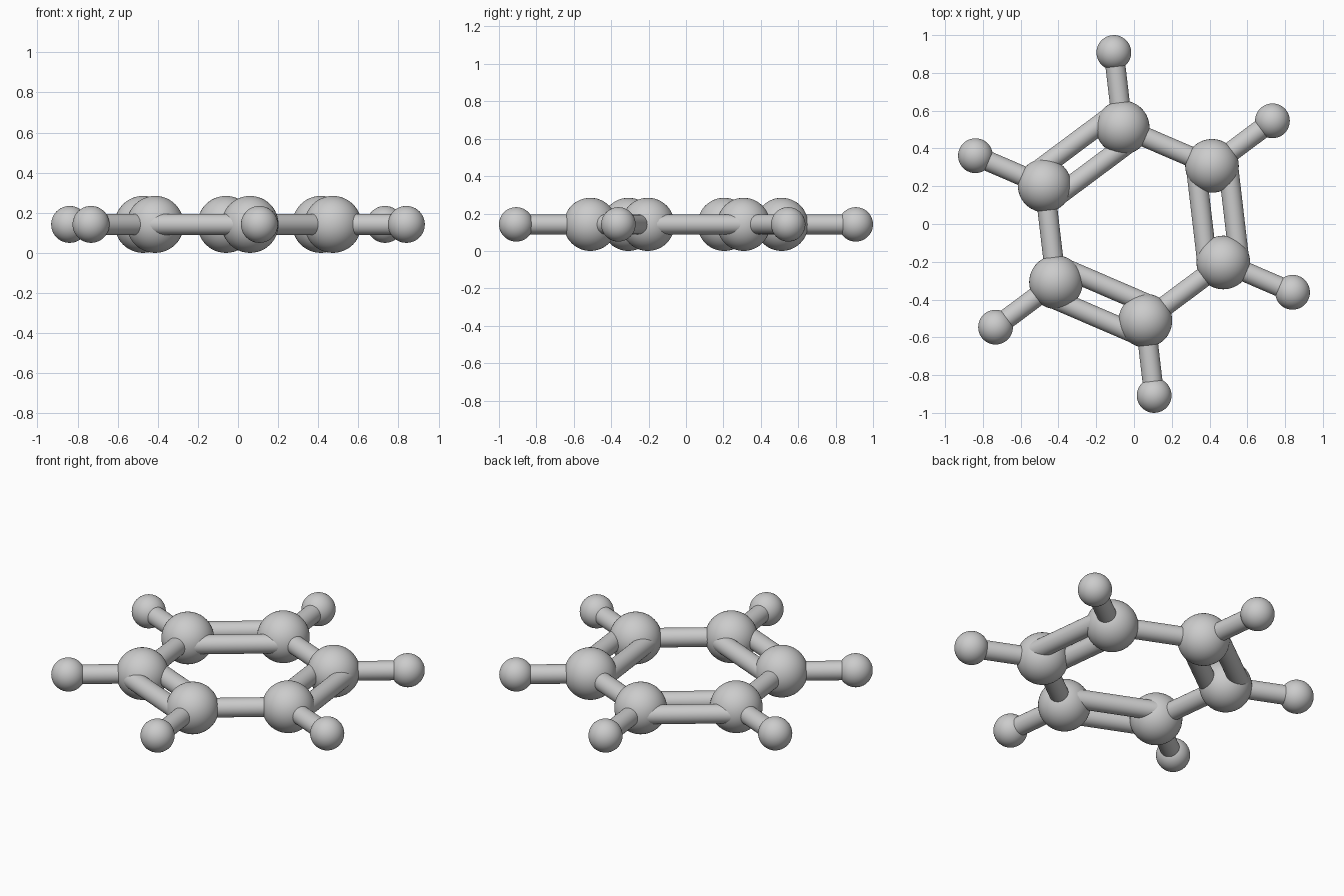
import bpy
from math import cos, sin, radians
from mathutils import Vector

if "Cube" in bpy.data.objects:
    bpy.data.objects.remove(bpy.data.objects["Cube"])

C_RAD, H_RAD, ROD_RAD = 0.142, 0.092, 0.053
RING, OUTER, Z = 0.515, 0.914, 0.142
DOUBLE_OFFSET = 0.085
START = 36.7


def smooth():
    bpy.ops.object.shade_smooth_by_angle(angle=radians(40))


def ball(name, pos, radius):
    bpy.ops.mesh.primitive_uv_sphere_add(segments=48, ring_count=24, radius=radius, location=pos)
    bpy.context.object.name = name
    smooth()


def rod(name, a, b):
    d = b - a
    bpy.ops.mesh.primitive_cylinder_add(vertices=32, radius=ROD_RAD, depth=d.length, location=(a + b) / 2)
    ob = bpy.context.object
    ob.name = name
    ob.rotation_euler = d.to_track_quat('Z', 'Y').to_euler()
    smooth()


def polar(radius, i):
    a = radians(START + 60 * i)
    return Vector((radius * cos(a), radius * sin(a), Z))


for i in range(6):
    c, h, nxt = polar(RING, i), polar(OUTER, i), polar(RING, i + 1)
    # Atoms
    ball(f"carbon_atom_{i}", c, C_RAD)
    ball(f"hydrogen_atom_{i}", h, H_RAD)
    # Outward bond
    rod(f"hydrogen_bond_{i}", c, h)
    # Ring bonds alternate single and double
    if i % 2 == 0:
        rod(f"single_bond_{i}", c, nxt)
    else:
        side = (nxt - c).normalized().cross(Vector((0, 0, 1))) * DOUBLE_OFFSET
        rod(f"double_bond_outer_{i}", c + side, nxt + side)
        rod(f"double_bond_inner_{i}", c - side, nxt - side)
